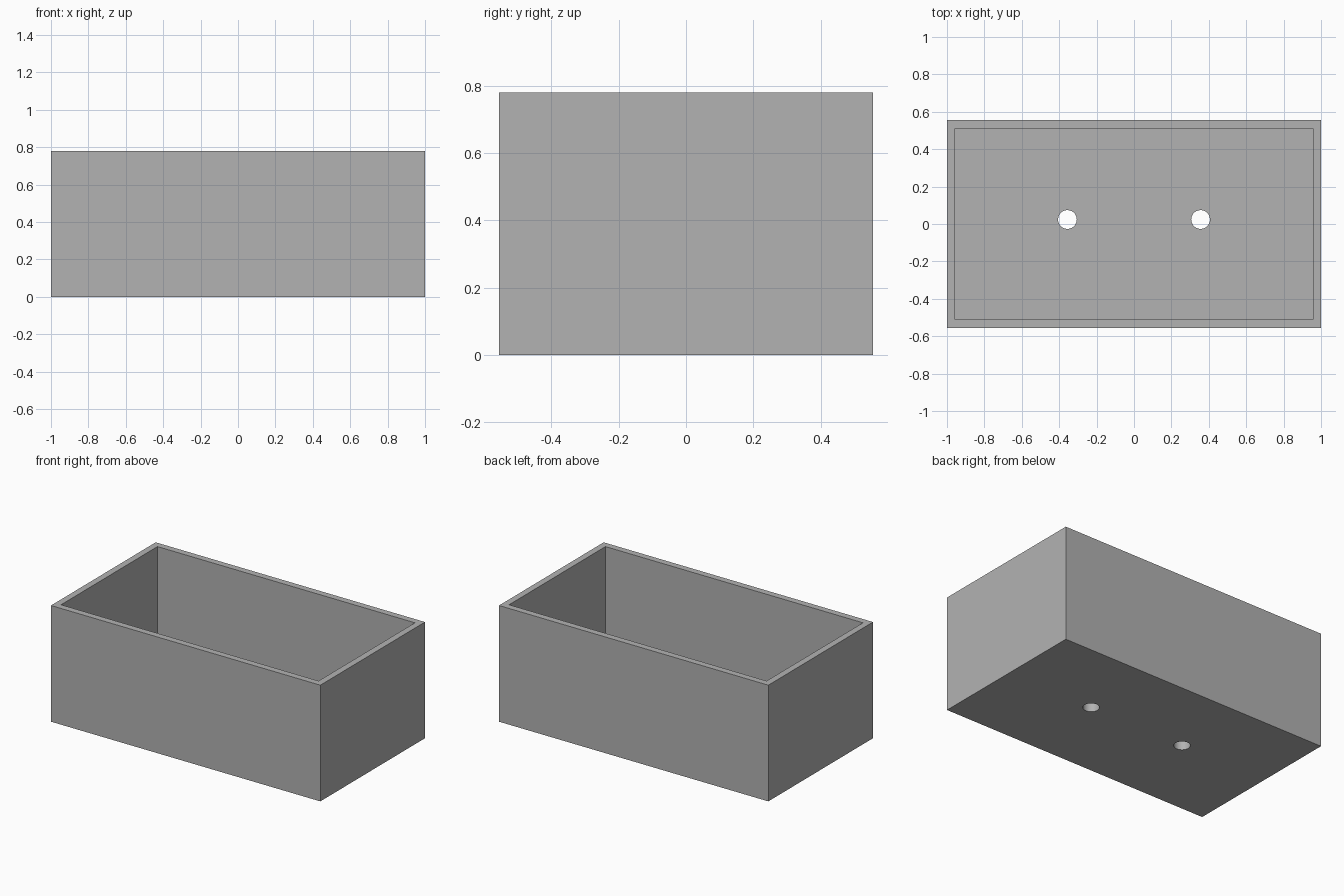
import bpy

LENGTH, DEPTH, HEIGHT = 2.0, 1.11, 0.78
WALL, FLOOR = 0.044, 0.067
HOLE_RADIUS, HOLE_X, HOLE_Y = 0.05, 0.356, 0.024

if "Cube" in bpy.data.objects:
    bpy.data.objects.remove(bpy.data.objects["Cube"], do_unlink=True)

# Single plain grey material
grey = bpy.data.materials.new("plain_grey")
grey.use_nodes = True
colour = (0.448, 0.448, 0.448, 1)
grey.diffuse_color = colour
grey.node_tree.nodes["Principled BSDF"].inputs["Base Color"].default_value = colour


def add_box(name, size, bottom):
    """Box centred on x and y, with its underside at the given height."""
    bpy.ops.mesh.primitive_cube_add(size=1, location=(0, 0, bottom + size[2] / 2))
    box = bpy.context.object
    box.name = name
    box.scale = size
    bpy.ops.object.transform_apply(location=True, rotation=True, scale=True)
    box.data.materials.append(grey)
    return box


def cut(target, cutter):
    """Subtract the cutter from the target, then discard the cutter."""
    cutter.hide_render = True
    mod = target.modifiers.new("cut", "BOOLEAN")
    mod.operation = "DIFFERENCE"
    mod.solver = "EXACT"
    mod.object = cutter
    bpy.ops.object.select_all(action="DESELECT")
    bpy.context.view_layer.objects.active = target
    target.select_set(True)
    bpy.ops.object.modifier_apply(modifier=mod.name)
    bpy.data.objects.remove(cutter, do_unlink=True)


# Open-topped box
box = add_box("open_box", (LENGTH, DEPTH, HEIGHT), 0)
cavity = add_box("cavity_cutter", (LENGTH - 2 * WALL, DEPTH - 2 * WALL, HEIGHT), FLOOR)
cut(box, cavity)

# Two round holes through the floor
for side in (-1, 1):
    bpy.ops.mesh.primitive_cylinder_add(
        vertices=48, radius=HOLE_RADIUS, depth=4 * FLOOR,
        location=(side * HOLE_X, HOLE_Y, 0))
    hole = bpy.context.object
    hole.name = "hole_cutter"
    hole.data.materials.append(grey)
    cut(box, hole)

# Smooth hole walls, sharp box edges
bpy.ops.object.select_all(action="DESELECT")
box.select_set(True)
bpy.context.view_layer.objects.active = box
bpy.ops.object.shade_smooth_by_angle()
